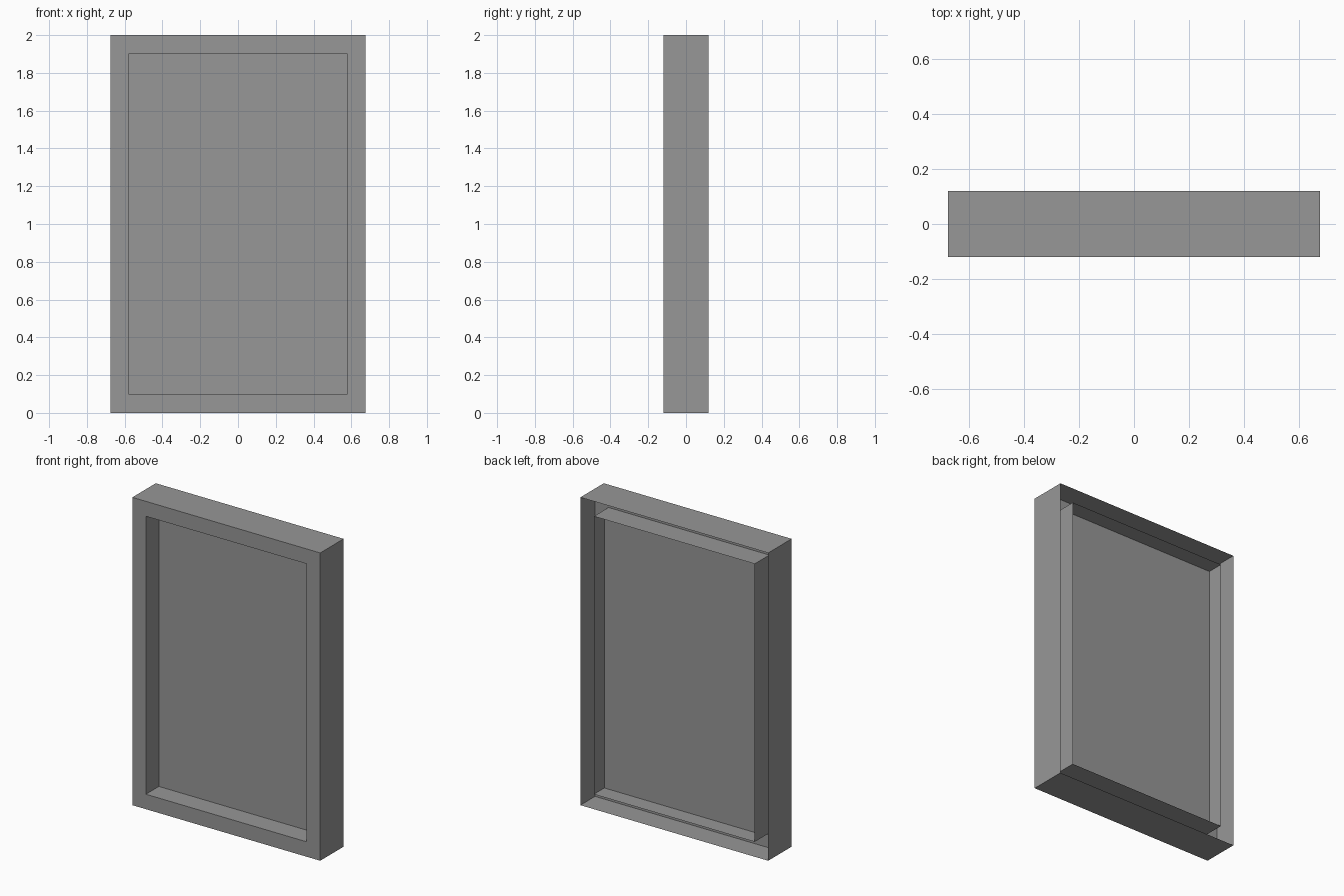
import bpy
import bmesh

cube = bpy.data.objects.get("Cube")
if cube:
    bpy.data.objects.remove(cube, do_unlink=True)

HALF_W, HEIGHT, HALF_D = 0.675, 2.0, 0.12
BORDER = 0.097      # width of the visible frame
PANEL_Y = 0.013     # depth of the recessed panel
BACK_Y = -0.03      # rear surface of the frame border

grey = bpy.data.materials.new("mid_grey")
grey.use_nodes = True
colour = (0.31, 0.31, 0.31, 1.0)
grey.diffuse_color = colour
grey.node_tree.nodes["Principled BSDF"].inputs["Base Color"].default_value = colour


def loft(name, sections, cap_end=False):
    """Join rectangular sections, each given as (inset, y)."""
    bm = bmesh.new()
    loops = []
    for inset, y in sections:
        x, low, high = HALF_W - inset, inset, HEIGHT - inset
        corners = ((-x, low), (x, low), (x, high), (-x, high))
        loops.append([bm.verts.new((cx, y, cz)) for cx, cz in corners])
    for a, b in zip(loops, loops[1:]):
        for i in range(4):
            j = (i + 1) % 4
            bm.faces.new((a[i], a[j], b[j], b[i]))
    if cap_end:
        bm.faces.new(loops[-1])
    mesh = bpy.data.meshes.new(name)
    bm.to_mesh(mesh)
    bm.free()
    mesh.materials.append(grey)
    obj = bpy.data.objects.new(name, mesh)
    bpy.context.collection.objects.link(obj)
    return obj


# Outer casing, open at the back, with the flat front border
loft("outer_frame", [(0, HALF_D), (0, -HALF_D), (BORDER, -HALF_D)])

# Rear surface of the border, inside the casing
loft("border_back", [(BORDER, BACK_Y), (0, BACK_Y)])

# Front recess ending in the panel
loft("recess_and_panel", [(BORDER, -HALF_D), (BORDER, PANEL_Y)], cap_end=True)

# Thin rim standing behind the panel
loft("rear_rim", [(BORDER, PANEL_Y), (BORDER, HALF_D)])
